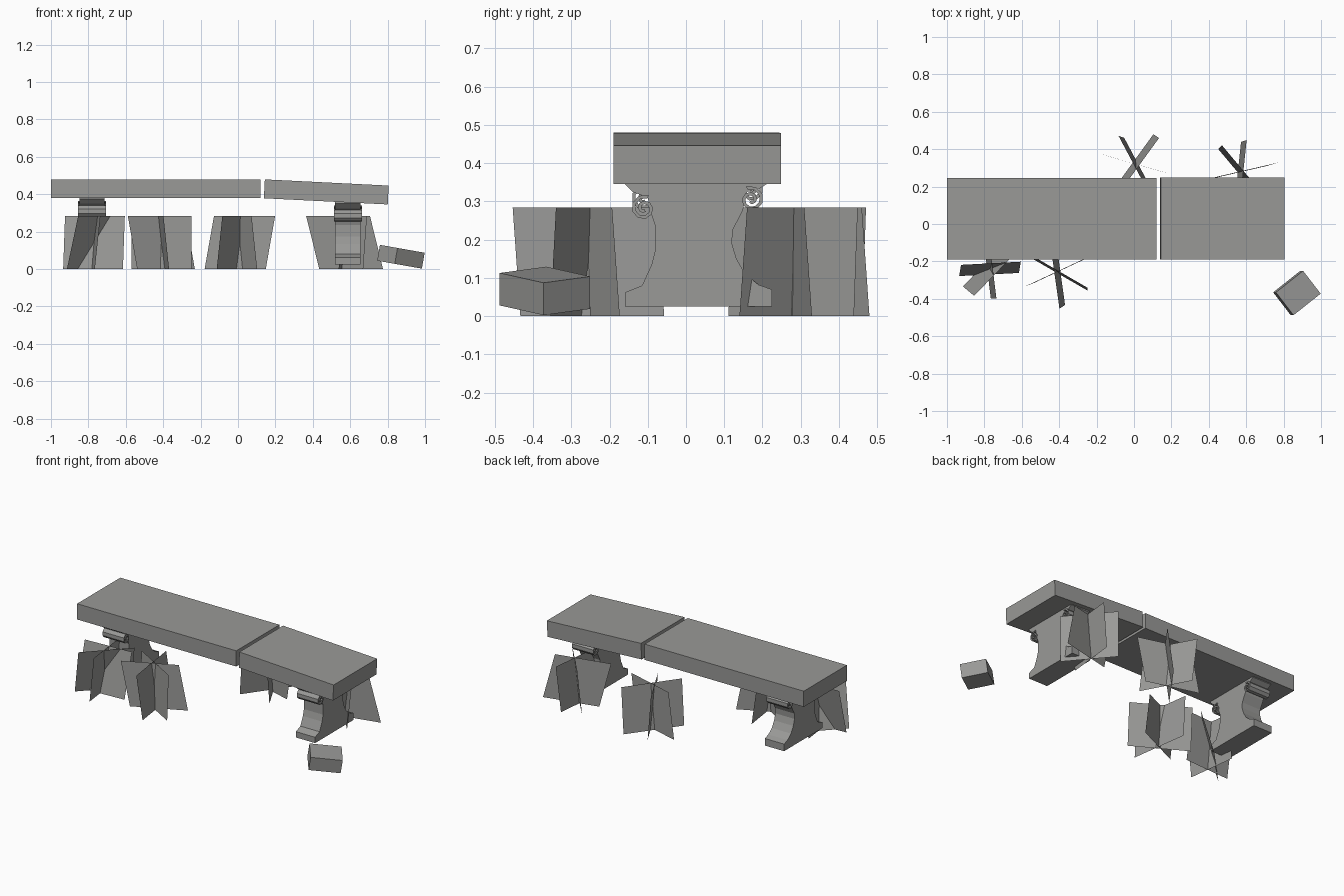
import bpy
import bmesh
import math
from mathutils import Matrix, Vector

cube = bpy.data.objects.get("Cube")
if cube:
    bpy.data.objects.remove(cube, do_unlink=True)

# One stone grey for everything
stone = bpy.data.materials.new("stone grey")
stone.use_nodes = True
grey = (0.32, 0.32, 0.31, 1)
stone.diffuse_color = grey
stone.node_tree.nodes["Principled BSDF"].inputs["Base Color"].default_value = grey


def finish(name, bm, closed=True):
    if closed:
        bmesh.ops.recalc_face_normals(bm, faces=bm.faces)
    mesh = bpy.data.meshes.new(name)
    bm.to_mesh(mesh)
    bm.free()
    mesh.materials.append(stone)
    obj = bpy.data.objects.new(name, mesh)
    bpy.context.collection.objects.link(obj)
    return obj


def block(name, centre, size, turn=0, tilt=0):
    """Box turned about z, then tipped about y (degrees)."""
    bm = bmesh.new()
    bmesh.ops.create_cube(bm, size=1)
    m = (Matrix.Translation(centre)
         @ Matrix.Rotation(math.radians(tilt), 4, 'Y')
         @ Matrix.Rotation(math.radians(turn), 4, 'Z')
         @ Matrix.Diagonal((*size, 1)))
    bmesh.ops.transform(bm, matrix=m, verts=bm.verts)
    return finish(name, bm)


def prism(bm, profile, x, width):
    """Extrude a (y, z) outline across x."""
    face = bm.faces.new([bm.verts.new((x - width / 2, y, z)) for y, z in profile])
    out = bmesh.ops.extrude_face_region(bm, geom=[face])
    verts = [g for g in out["geom"] if isinstance(g, bmesh.types.BMVert)]
    bmesh.ops.translate(bm, vec=(width, 0, 0), verts=verts)


def scroll(y, z, side):
    """Spiral ribbon outline, curling outward from the top."""
    outer, inner = [], []
    for i in range(15):
        a = math.radians(70 + i * 42)
        r = 0.037 - i * 0.0019
        for pts, rad in ((outer, r), (inner, max(r - 0.009, 0.002))):
            pts.append((y + side * math.cos(a) * rad, z + math.sin(a) * rad))
    return outer + inner[::-1]


# Broken seat: one level slab and one sagging slab
block("seat_long_slab", (-0.44, 0.028, 0.43), (1.12, 0.434, 0.1))
block("seat_short_slab", (0.472, 0.029, 0.4125), (0.663, 0.438, 0.101), tilt=2.85)

# Legs: concave pedestal with a pair of scrolls under the seat
front_edge = [(-0.16, 0.025), (-0.16, 0.062), (-0.115, 0.08), (-0.09, 0.135),
              (-0.08, 0.175), (-0.08, 0.235), (-0.09, 0.265), (-0.1, 0.31),
              (-0.14, 0.325), (-0.165, 0.35), (-0.165, 0.358)]
back_edge = [(0.225, 0.025), (0.225, 0.07), (0.19, 0.082), (0.155, 0.11),
             (0.132, 0.15), (0.12, 0.19), (0.122, 0.225), (0.148, 0.275),
             (0.16, 0.325), (0.19, 0.332), (0.218, 0.35), (0.218, 0.358)]
for name, x, lift in (("left_leg", 0.587, 0), ("right_leg", -0.78, 0.025)):
    bm = bmesh.new()
    prism(bm, front_edge + back_edge[::-1], x, 0.135)
    prism(bm, scroll(-0.11, 0.282, 1), x, 0.15)
    prism(bm, scroll(0.17, 0.305, -1), x, 0.15)
    bmesh.ops.translate(bm, vec=(0, 0, lift), verts=bm.verts)
    finish(name, bm)

# Fallen chunk
block("fallen_block", (0.871, -0.369, 0.066), (0.187, 0.155, 0.086), 38, 10)


def clump(name, x, y, blades):
    """Crossed leaning cards: (angle, half length, lean x, lean y)."""
    bm = bmesh.new()
    for angle, half, lx, ly in blades:
        a = math.radians(angle)
        d = Vector((math.cos(a), math.sin(a), 0)) * half
        lean = Vector((lx, ly, 0)) / 2
        low = Vector((x, y, 0)) - lean
        high = Vector((x, y, 0.284)) + lean
        bm.faces.new([bm.verts.new(p) for p in (low - d, low + d, high + d, high - d)])
    finish(name, bm, closed=False)


# Grass tufts around the bench
clump("grass_front_right", -0.77, -0.24,
      [(3, 0.16, 0.01, 0.06), (46, 0.165, 0.06, -0.05), (97, 0.16, 0.03, 0)])
clump("grass_front_middle", -0.41, -0.255,
      [(25, 0.17, -0.05, -0.02), (-30, 0.185, 0, 0.015), (98, 0.19, -0.03, -0.02)])
clump("grass_back_middle", 0.01, 0.32,
      [(54, 0.185, 0.03, -0.02), (118, 0.165, -0.03, 0.01), (-16, 0.17, 0.05, -0.015)])
clump("grass_back_left", 0.57, 0.28,
      [(84, 0.165, 0.03, 0.01), (130, 0.17, 0.02, 0.02), (13, 0.175, -0.07, -0.02)])
